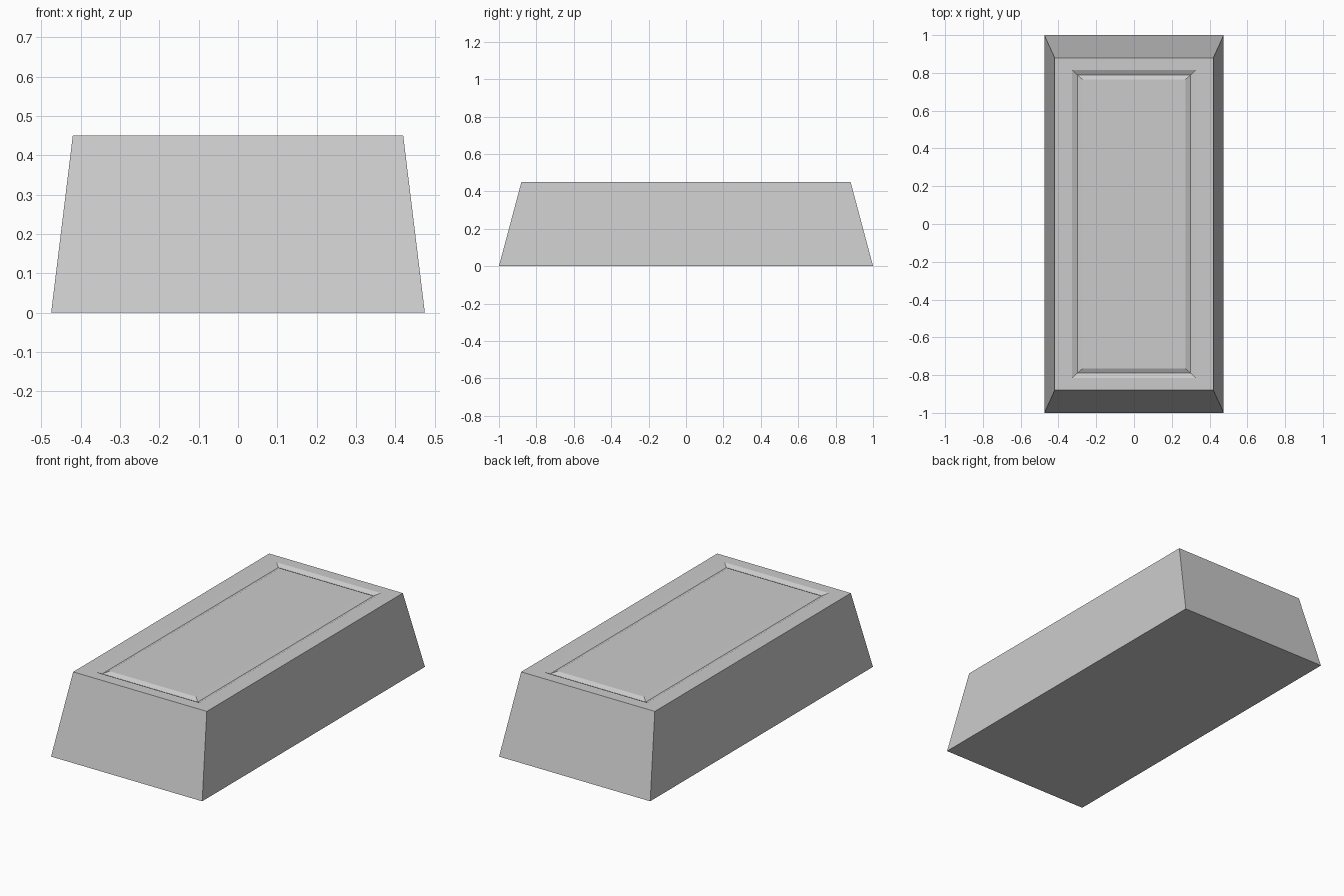
import bpy
import bmesh

cube = bpy.data.objects.get("Cube")
if cube:
    bpy.data.objects.remove(cube, do_unlink=True)

# Plain grey surface
grey = bpy.data.materials.new("plain_grey")
grey.use_nodes = True
colour = (0.6, 0.6, 0.6, 1)
grey.diffuse_color = colour
grey.node_tree.nodes["Principled BSDF"].inputs["Base Color"].default_value = colour

TOP = 0.45
GROOVE_DEPTH = 0.013
bm = bmesh.new()


def ring(half_x, half_y, z):
    """Rectangle of four vertices, counter-clockwise from above."""
    return [bm.verts.new((sx * half_x, sy * half_y, z))
            for sx, sy in ((-1, -1), (1, -1), (1, 1), (-1, 1))]


# Tapered body, flat rim, V-shaped groove and raised centre panel
rings = [
    ring(0.475, 1.0, 0),
    ring(0.42, 0.88, TOP),
    ring(0.328, 0.815, TOP),
    ring(0.30, 0.79, TOP - GROOVE_DEPTH),
    ring(0.272, 0.765, TOP),
]
bm.faces.new(reversed(rings[0]))
for low, high in zip(rings, rings[1:]):
    for i in range(4):
        j = (i + 1) % 4
        bm.faces.new((low[i], low[j], high[j], high[i]))
bm.faces.new(rings[-1])

mesh = bpy.data.meshes.new("tapered_block")
bm.to_mesh(mesh)
bm.free()
mesh.materials.append(grey)
block = bpy.data.objects.new("tapered_block", mesh)
bpy.context.collection.objects.link(block)
